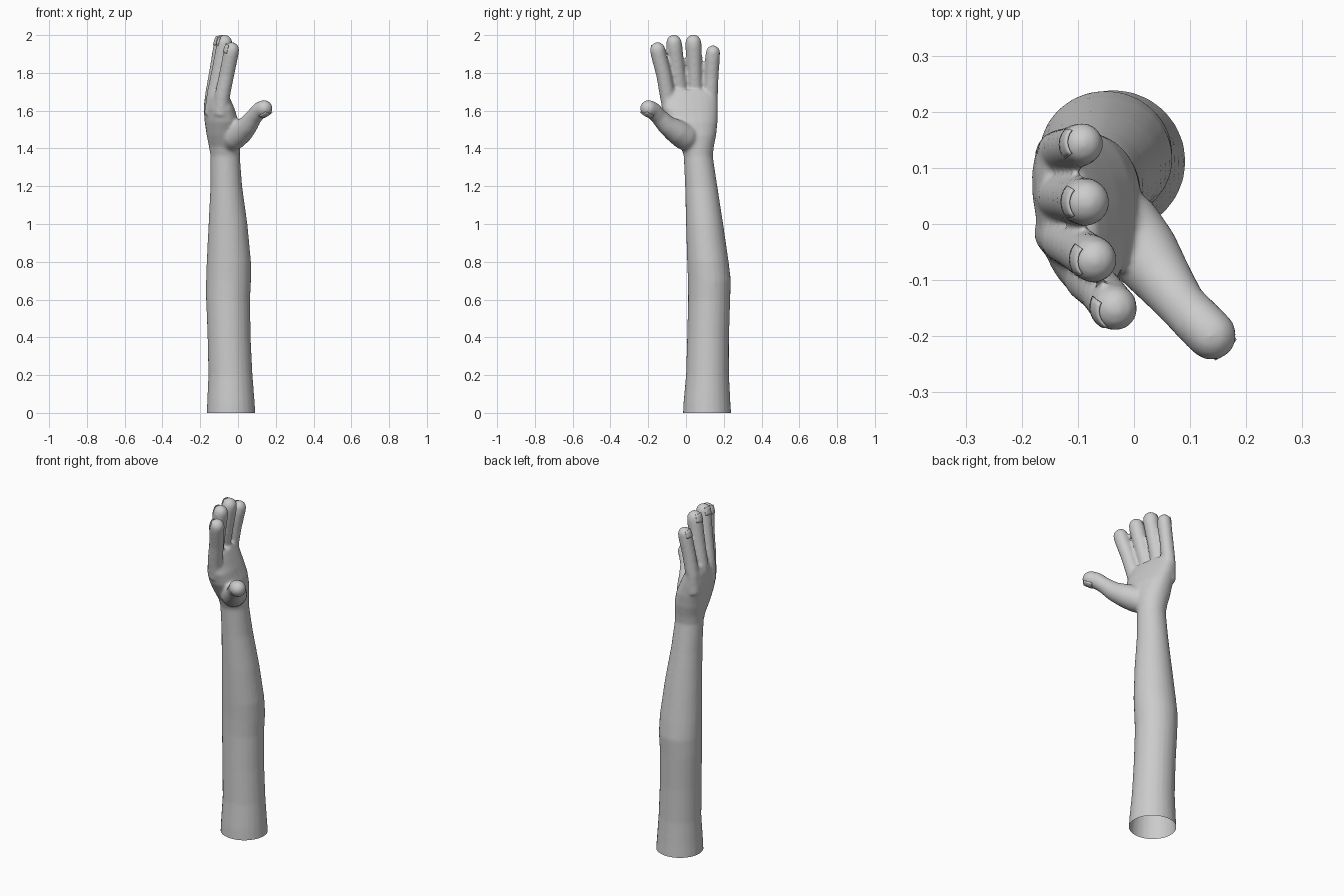
import bpy, bmesh, math
from mathutils import Vector, Matrix

if "Cube" in bpy.data.objects:
    bpy.data.objects.remove(bpy.data.objects["Cube"])

SIDES = 24

skin = bpy.data.materials.new("skin grey")
skin.diffuse_color = (0.6, 0.6, 0.6, 1)
skin.use_nodes = True
skin.node_tree.nodes["Principled BSDF"].inputs["Base Color"].default_value = skin.diffuse_color


def loft(bm, rings):
    """Skin a list of point rings into a closed tube."""
    loops = [[bm.verts.new(p) for p in r] for r in rings]
    for a, b in zip(loops, loops[1:]):
        for i in range(len(a)):
            j = (i + 1) % len(a)
            bm.faces.new((a[i], a[j], b[j], b[i]))
    bm.faces.new(loops[0][::-1])
    bm.faces.new(loops[-1])


def section(z, x0, x1, y0, y1, turn=0.0, power=2.0):
    """Horizontal superellipse ring inside the given extents."""
    c = Vector(((x0 + x1) / 2, (y0 + y1) / 2, z))
    rot = Matrix.Rotation(turn, 3, 'Z')
    pts = []
    for i in range(SIDES):
        t = 2 * math.pi * i / SIDES
        cx, cy = math.cos(t), math.sin(t)
        p = Vector((math.copysign(abs(cx) ** (2 / power), cx) * (x1 - x0) / 2,
                    math.copysign(abs(cy) ** (2 / power), cy) * (y1 - y0) / 2, 0))
        pts.append(c + rot @ p)
    return pts


def digit(bm, path):
    """Round tube along (x, y, z, radius) points with a domed tip."""
    pts = [(Vector(p[:3]), p[3]) for p in path]
    end, r = pts[-1]
    axis = (end - pts[-2][0]).normalized()
    for a in (20, 40, 60, 75, 86):
        a = math.radians(a)
        pts.append((end + axis * r * math.sin(a), r * math.cos(a)))
    rings = []
    for i, (p, rad) in enumerate(pts):
        d = pts[min(i + 1, len(pts) - 1)][0] - pts[max(i - 1, 0)][0]
        q = d.to_track_quat('Z', 'Y')
        rings.append([p + q @ Vector((rad * math.cos(2 * math.pi * k / SIDES),
                                      rad * math.sin(2 * math.pi * k / SIDES), 0))
                      for k in range(SIDES)])
    loft(bm, rings)


def add_object(name, bm):
    me = bpy.data.meshes.new(name)
    bmesh.ops.recalc_face_normals(bm, faces=bm.faces)
    bm.to_mesh(me)
    bm.free()
    me.materials.append(skin)
    ob = bpy.data.objects.new(name, me)
    bpy.context.collection.objects.link(ob)
    return ob


bm = bmesh.new()

# Forearm, wrist and palm in one loft
loft(bm, [section(*s) for s in (
    (-0.06, -0.167, 0.094, -0.019, 0.242),
    (0.0, -0.166, 0.092, -0.016, 0.239),
    (0.06, -0.163, 0.088, -0.013, 0.235),
    (0.2, -0.157, 0.077, 0.0, 0.228),
    (0.4, -0.161, 0.067, 0.006, 0.228),
    (0.6, -0.169, 0.064, 0.011, 0.234),
    (0.7, -0.169, 0.069, 0.010, 0.238),
    (0.8, -0.166, 0.069, 0.006, 0.226),
    (1.0, -0.156, 0.050, 0.0, 0.197),
    (1.2, -0.146, 0.022, -0.005, 0.166),
    (1.36, -0.146, 0.010, -0.012, 0.142),
    (1.41, -0.154, 0.012, -0.028, 0.148, 0.05),
    (1.47, -0.166, 0.012, -0.065, 0.160, 0.1, 2.2),
    (1.54, -0.174, 0.002, -0.105, 0.168, 0.15, 2.3),
    (1.61, -0.176, -0.024, -0.128, 0.170, 0.2, 2.4),
    (1.67, -0.167, -0.053, -0.128, 0.168, 0.2, 2.4),
    (1.71, -0.150, -0.075, -0.112, 0.155, 0.2, 2.2))])

# Fingers: knuckle, middle joint and tip
fingers = {
    "index": ((-0.092, -0.080, 1.58, 0.042), (-0.083, -0.098, 1.68, 0.041),
              (-0.060, -0.118, 1.79, 0.040), (-0.038, -0.146, 1.90, 0.041),
              (-0.034, -0.150, 1.922, 0.041)),
    "middle": ((-0.138, -0.015, 1.58, 0.042), (-0.125, -0.030, 1.69, 0.040),
               (-0.098, -0.047, 1.82, 0.040), (-0.074, -0.062, 1.94, 0.042),
               (-0.071, -0.064, 1.961, 0.041)),
    "ring": ((-0.140, 0.050, 1.58, 0.042), (-0.134, 0.048, 1.69, 0.040),
             (-0.110, 0.044, 1.82, 0.040), (-0.088, 0.040, 1.94, 0.043),
             (-0.085, 0.039, 1.961, 0.042)),
    "little": ((-0.138, 0.122, 1.56, 0.040), (-0.134, 0.130, 1.67, 0.038),
               (-0.115, 0.136, 1.79, 0.037), (-0.095, 0.141, 1.89, 0.039),
               (-0.092, 0.143, 1.908, 0.038))}
for path in fingers.values():
    digit(bm, path)

# Thumb with its fleshy base
thumb = ((-0.055, 0.030, 1.435, 0.062), (-0.020, -0.010, 1.465, 0.072),
         (0.020, -0.055, 1.492, 0.064), (0.056, -0.105, 1.527, 0.052),
         (0.086, -0.145, 1.570, 0.044), (0.115, -0.175, 1.602, 0.045),
         (0.138, -0.198, 1.612, 0.045))
digit(bm, thumb)

# Fuse the parts into one continuous skin
arm = add_object("arm_and_hand", bm)
rm = arm.modifiers.new("fuse", 'REMESH')
rm.mode, rm.voxel_size = 'VOXEL', 0.008
sm = arm.modifiers.new("soften", 'SMOOTH')
sm.factor, sm.iterations = 0.5, 8
fused = bpy.data.meshes.new_from_object(
    arm.evaluated_get(bpy.context.evaluated_depsgraph_get()))
arm.modifiers.clear()
arm.data = fused

# Open cut end of the arm
bm = bmesh.new()
bm.from_mesh(fused)
bmesh.ops.bisect_plane(bm, geom=bm.verts[:] + bm.edges[:] + bm.faces[:],
                       plane_co=(0, 0, 0), plane_no=(0, 0, 1), clear_inner=True)
bm.to_mesh(fused)
bm.free()
fused.materials.clear()
fused.materials.append(skin)
for p in fused.polygons:
    p.use_smooth = True


def nail(name, path, back):
    """Thin curved plate lying on the back of a fingertip."""
    tip, r = Vector(path[-1][:3]), path[-1][3]
    axis = (tip - Vector(path[-2][:3])).normalized()
    out = Vector(back)
    out = (out - axis * out.dot(axis)).normalized()
    side = axis.cross(out)
    bm = bmesh.new()
    grid = [[bm.verts.new(tip + axis * (r * (-0.45 + 1.1 * v / 4))
                          + (side * math.sin(a) + out * math.cos(a))
                          * r * (1.0 - 0.16 * (v / 4) ** 2))
             for a in [math.radians(-42 + 14 * u) for u in range(7)]]
            for v in range(5)]
    for v in range(4):
        for u in range(6):
            bm.faces.new((grid[v][u], grid[v][u + 1], grid[v + 1][u + 1], grid[v + 1][u]))
    ob = add_object(name, bm)
    mod = ob.modifiers.new("thickness", 'SOLIDIFY')
    mod.thickness, mod.offset = 0.004, 0
    for p in ob.data.polygons:
        p.use_smooth = True


# Nails
for name, path in fingers.items():
    nail(name + "_nail", path, (-1, -0.25 if name == "index" else 0, 0))
nail("thumb_nail", thumb, (0.3, -0.3, -0.9))
